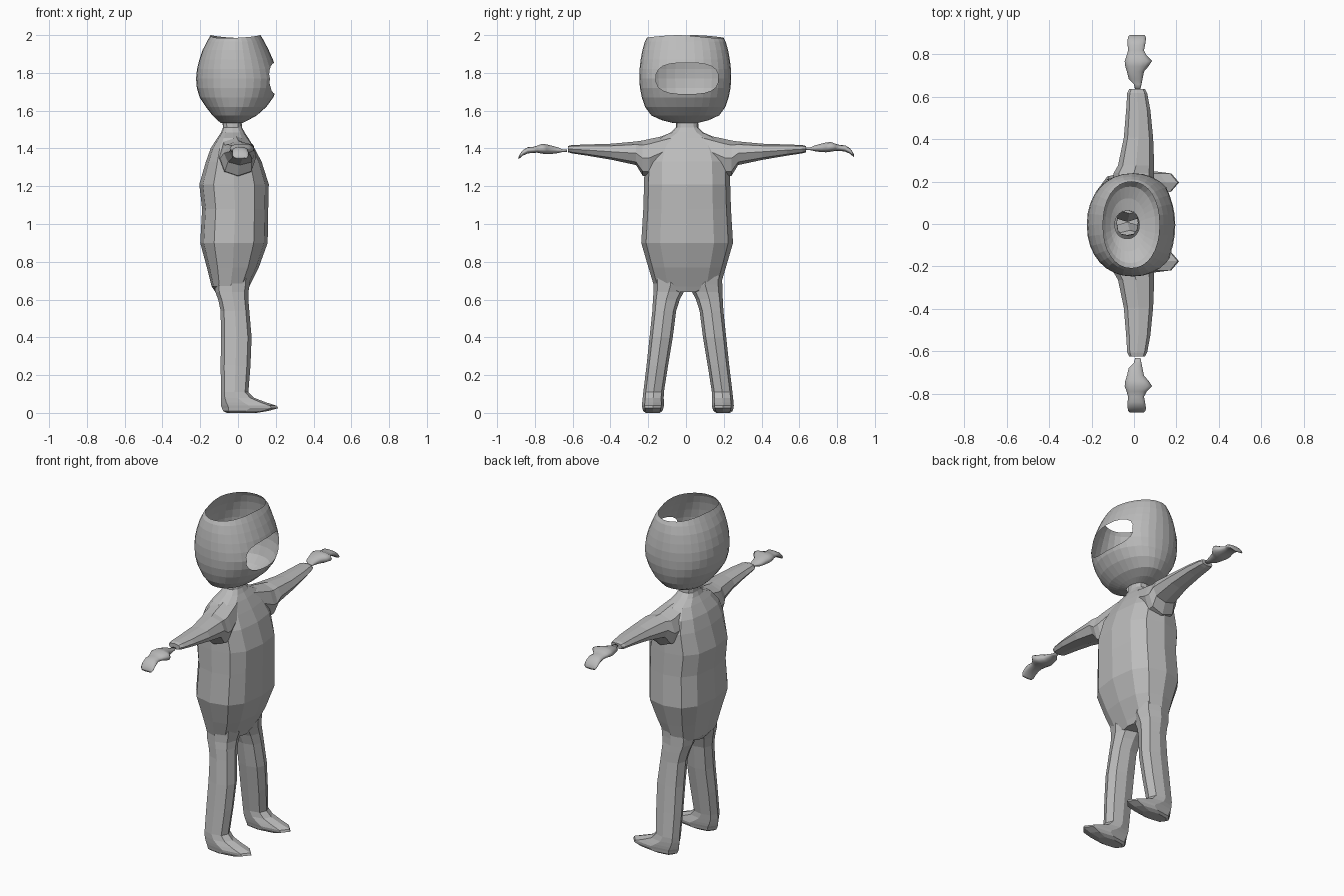
import bpy, bmesh, math
from mathutils import Vector

grey = bpy.data.materials.new("plain grey")
grey.diffuse_color = (0.5, 0.5, 0.5, 1)


def sgn_pow(v, p):
    return math.copysign(abs(v) ** p, v)


def loft(name, rings, axis, sides, n=2.3, side=1, off=0.0, cap=(True, True), turn=0.0):
    """Tube through rings (position, x0, x1, b0, b1); b is y for axis z and z for axis y."""
    bm = bmesh.new()
    loops = []
    for t, x0, x1, b0, b1 in rings:
        loop = []
        for i in range(sides):
            a = 2 * math.pi * (i + turn) / sides
            x = (x0 + x1) / 2 + (x1 - x0) / 2 * sgn_pow(math.cos(a), 2 / n)
            b = (b0 + b1) / 2 + (b1 - b0) / 2 * sgn_pow(math.sin(a), 2 / n)
            co = (x, side * b + off, t) if axis == 'z' else (x, side * t + off, b)
            loop.append(bm.verts.new(co))
        loops.append(loop)
    for lo, hi in zip(loops, loops[1:]):
        for i in range(sides):
            j = (i + 1) % sides
            bm.faces.new((lo[i], lo[j], hi[j], hi[i]))
    if cap[0]:
        bm.faces.new(loops[0])
    if cap[1]:
        bm.faces.new(loops[-1])
    bmesh.ops.recalc_face_normals(bm, faces=bm.faces)
    me = bpy.data.meshes.new(name)
    bm.to_mesh(me)
    bm.free()
    me.materials.append(grey)
    ob = bpy.data.objects.new(name, me)
    bpy.context.collection.objects.link(ob)
    return ob


# Torso and neck, open at the top of the neck
torso = [
    (0.64, -0.12, 0.05, -0.07, 0.07), (0.67, -0.14, 0.06, -0.175, 0.175),
    (0.77, -0.165, 0.11, -0.205, 0.205), (0.90, -0.20, 0.157, -0.243, 0.243),
    (1.08, -0.19, 0.16, -0.232, 0.232), (1.21, -0.205, 0.163, -0.228, 0.228),
    (1.33, -0.17, 0.125, -0.225, 0.225), (1.40, -0.145, 0.088, -0.20, 0.20),
    (1.455, -0.11, 0.055, -0.155, 0.155), (1.485, -0.09, 0.035, -0.085, 0.085),
    (1.51, -0.08, 0.022, -0.06, 0.06), (1.55, -0.082, 0.018, -0.058, 0.058)]
loft("torso", torso, 'z', 12, 2.6, cap=(True, False), off=0.006)

# Head shell, open at the crown and the neck
head = [
    (1.535, -0.09, 0.025, -0.065, 0.065), (1.55, -0.11, 0.055, -0.125, 0.125),
    (1.575, -0.135, 0.10, -0.18, 0.18), (1.62, -0.17, 0.15, -0.213, 0.213),
    (1.67, -0.203, 0.187, -0.23, 0.23), (1.72, -0.218, 0.207, -0.24, 0.24),
    (1.77, -0.222, 0.213, -0.243, 0.243), (1.82, -0.217, 0.202, -0.242, 0.242),
    (1.87, -0.205, 0.185, -0.236, 0.236), (1.92, -0.188, 0.163, -0.227, 0.227),
    (1.965, -0.165, 0.14, -0.214, 0.214), (1.995, -0.146, 0.12, -0.203, 0.203)]
shell = loft("head_shell", head, 'z', 32, 2.15, off=-0.004, cap=(False, False))

# Face opening, cut along a rounded outline in the front of the shell
bm = bmesh.new()
bm.from_mesh(shell.data)
cy, cz, hw, hh, count = 0.006, 1.771, 0.165, 0.083, 20
outline = []
for i in range(count):
    a = 2 * math.pi * (i + 0.5) / count
    outline.append(Vector((0, cy + hw * sgn_pow(math.cos(a), 0.72),
                           cz + hh * sgn_pow(math.sin(a), 0.72))))


def near_face(f):
    c = f.calc_center_median()
    return c.x > 0.04 and abs(c.y - cy) < 0.21 and abs(c.z - cz) < 0.13


planes = []
for p, q in zip(outline, outline[1:] + outline[:1]):
    d = (q - p).normalized()
    planes.append((p, Vector((0, d.z, -d.y))))
for p, no in planes:
    faces = [f for f in bm.faces if near_face(f)]
    geom = set(faces)
    for f in faces:
        geom.update(f.edges)
        geom.update(f.verts)
    bmesh.ops.bisect_plane(bm, geom=list(geom), dist=1e-5, plane_co=p, plane_no=no)
inside = [f for f in bm.faces if near_face(f) and
          all((f.calc_center_median() - p).dot(no) < 0 for p, no in planes)]
bmesh.ops.delete(bm, geom=inside, context='FACES')
# Slightly wavy crown rim
for v in bm.verts:
    if v.co.z > 1.99:
        v.co.z = 1.992 + 0.008 * math.cos(2 * math.atan2(v.co.y, v.co.x + 0.013) + 0.6)
bm.to_mesh(shell.data)
bm.free()

arm = [
    (0.08, -0.10, 0.07, 1.33, 1.475), (0.20, -0.10, 0.095, 1.25, 1.45),
    (0.235, -0.095, 0.095, 1.255, 1.442), (0.27, -0.075, 0.095, 1.312, 1.437),
    (0.40, -0.048, 0.09, 1.34, 1.425), (0.53, -0.037, 0.077, 1.362, 1.421),
    (0.61, -0.032, 0.062, 1.374, 1.418), (0.63, -0.022, 0.052, 1.38, 1.413)]
hand = [
    (0.632, 0.005, 0.03, 1.392, 1.404), (0.655, 0.0, 0.035, 1.391, 1.405),
    (0.68, -0.025, 0.04, 1.385, 1.416), (0.715, -0.033, 0.047, 1.38, 1.426),
    (0.74, -0.041, 0.068, 1.379, 1.432), (0.765, -0.044, 0.085, 1.382, 1.435),
    (0.79, -0.035, 0.06, 1.387, 1.425), (0.815, -0.028, 0.047, 1.386, 1.418),
    (0.84, -0.03, 0.052, 1.383, 1.417), (0.865, -0.03, 0.056, 1.372, 1.402),
    (0.88, -0.028, 0.055, 1.360, 1.383), (0.888, -0.02, 0.048, 1.354, 1.366)]
leg = [
    (0.80, -0.11, 0.07, 0.04, 0.18), (0.68, -0.125, 0.062, 0.0, 0.182),
    (0.64, -0.12, 0.055, 0.022, 0.182), (0.60, -0.105, 0.055, 0.043, 0.185),
    (0.54, -0.092, 0.06, 0.062, 0.188), (0.40, -0.09, 0.072, 0.08, 0.203),
    (0.25, -0.092, 0.066, 0.105, 0.219), (0.11, -0.09, 0.055, 0.127, 0.236)]
foot = [
    (0.11, -0.09, 0.055, 0.127, 0.236), (0.08, -0.091, 0.085, 0.128, 0.239),
    (0.055, -0.091, 0.15, 0.127, 0.242), (0.038, -0.09, 0.205, 0.127, 0.243),
    (0.025, -0.085, 0.212, 0.13, 0.241), (0.010, -0.078, 0.16, 0.135, 0.237),
    (0.0, -0.06, 0.10, 0.15, 0.222)]

# Limbs on both sides
for label, s in (("left", 1), ("right", -1)):
    drop = 0.0 if s > 0 else -0.01
    loft(label + "_arm", arm, 'y', 8, 2.3, s, 0.006)
    h = loft(label + "_hand", [(t, a, b, c + drop, d + drop) for t, a, b, c, d in hand],
             'y', 14, 2.2, s, 0.002)
    h.data.shade_smooth()
    loft(label + "_leg", leg, 'z', 8, 2.5, s, 0.01, cap=(True, False))
    loft(label + "_foot", foot, 'z', 8, 2.5, s, 0.01, cap=(False, True))
